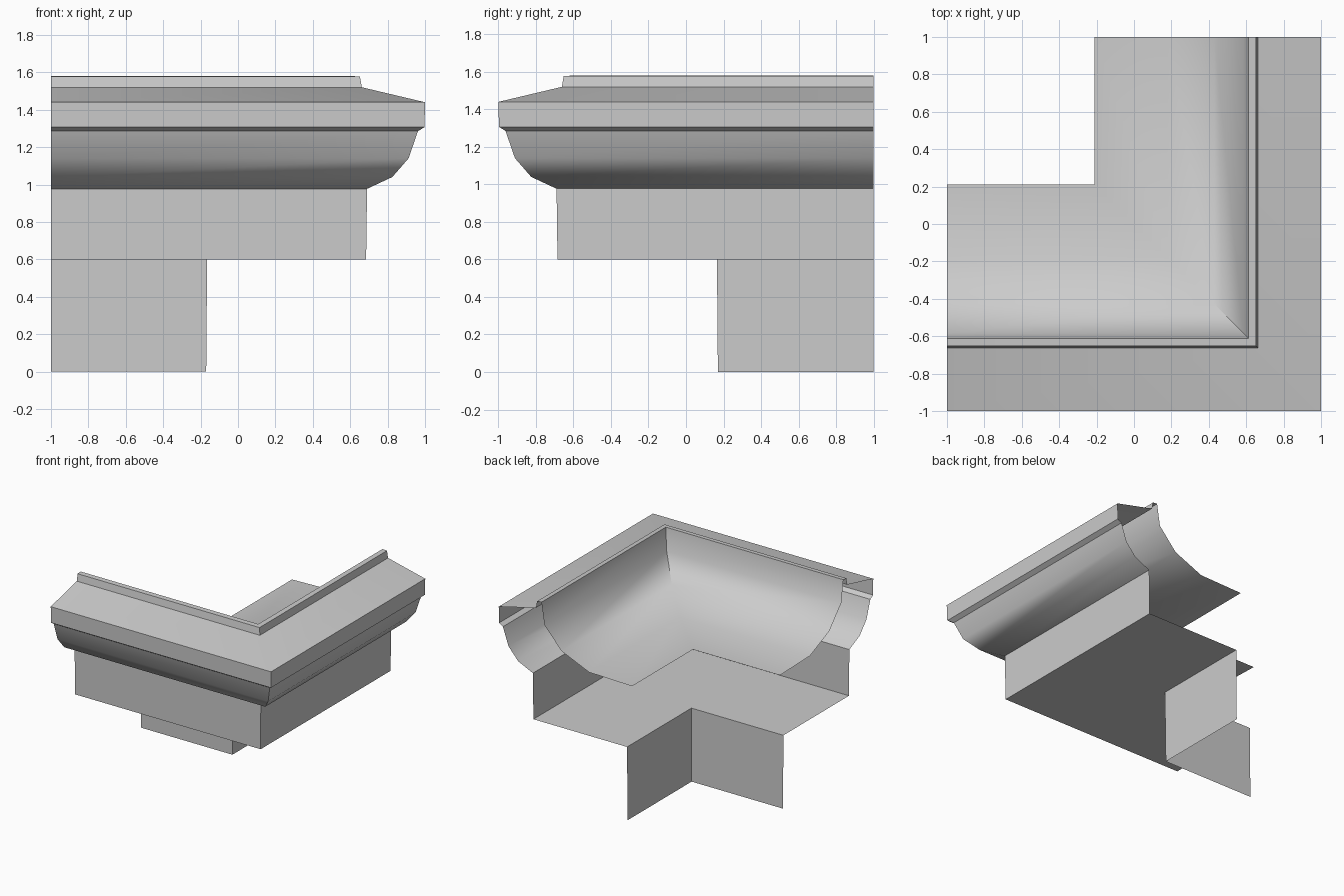
import bpy, bmesh
from math import radians

cube = bpy.data.objects.get("Cube")
if cube:
    bpy.data.objects.remove(cube)

# Single painted-metal grey
grey = bpy.data.materials.new("light grey")
grey.use_nodes = True
colour = (0.6, 0.6, 0.6, 1)
grey.diffuse_color = colour
grey.node_tree.nodes["Principled BSDF"].inputs["Base Color"].default_value = colour


def sweep(name, profile):
    """Run an open (offset, height) profile along both legs of the mitred corner."""
    bm = bmesh.new()
    rows = [[bm.verts.new(p) for p in ((-1, -d, z), (d, -d, z), (d, 1, z))]
            for d, z in profile]
    for low, high in zip(rows, rows[1:]):
        for i in range(2):
            bm.faces.new((low[i], low[i + 1], high[i + 1], high[i]))
    mesh = bpy.data.meshes.new(name)
    bm.to_mesh(mesh)
    bm.free()
    mesh.materials.append(grey)
    obj = bpy.data.objects.new(name, mesh)
    bpy.context.collection.objects.link(obj)
    bpy.ops.object.select_all(action="DESELECT")
    obj.select_set(True)
    bpy.context.view_layer.objects.active = obj
    bpy.ops.object.shade_smooth_by_angle(angle=radians(38))
    return obj


# Wall strip, soffit and fascia board under the moulding
sweep("lower_wall", [(-0.17, 0), (-0.165, 0.6)])
sweep("soffit", [(-0.165, 0.6), (0.685, 0.6)])
sweep("fascia", [(0.685, 0.6), (0.69, 0.977)])

# Curved outer moulding with its lip
sweep("crown_moulding", [(0.69, 0.977), (0.825, 1.04), (0.912, 1.14),
                         (0.962, 1.285), (0.997, 1.307), (1, 1.44)])

# Sloped top cover with raised rim
sweep("top_cover", [(1, 1.44), (0.662, 1.52), (0.652, 1.577), (0.612, 1.58)])

# Curved trough on the inner side
sweep("inner_trough", [(0.612, 1.58), (0.585, 1.4), (0.43, 1.228),
                       (0.18, 1.121), (-0.21, 1.11)])
